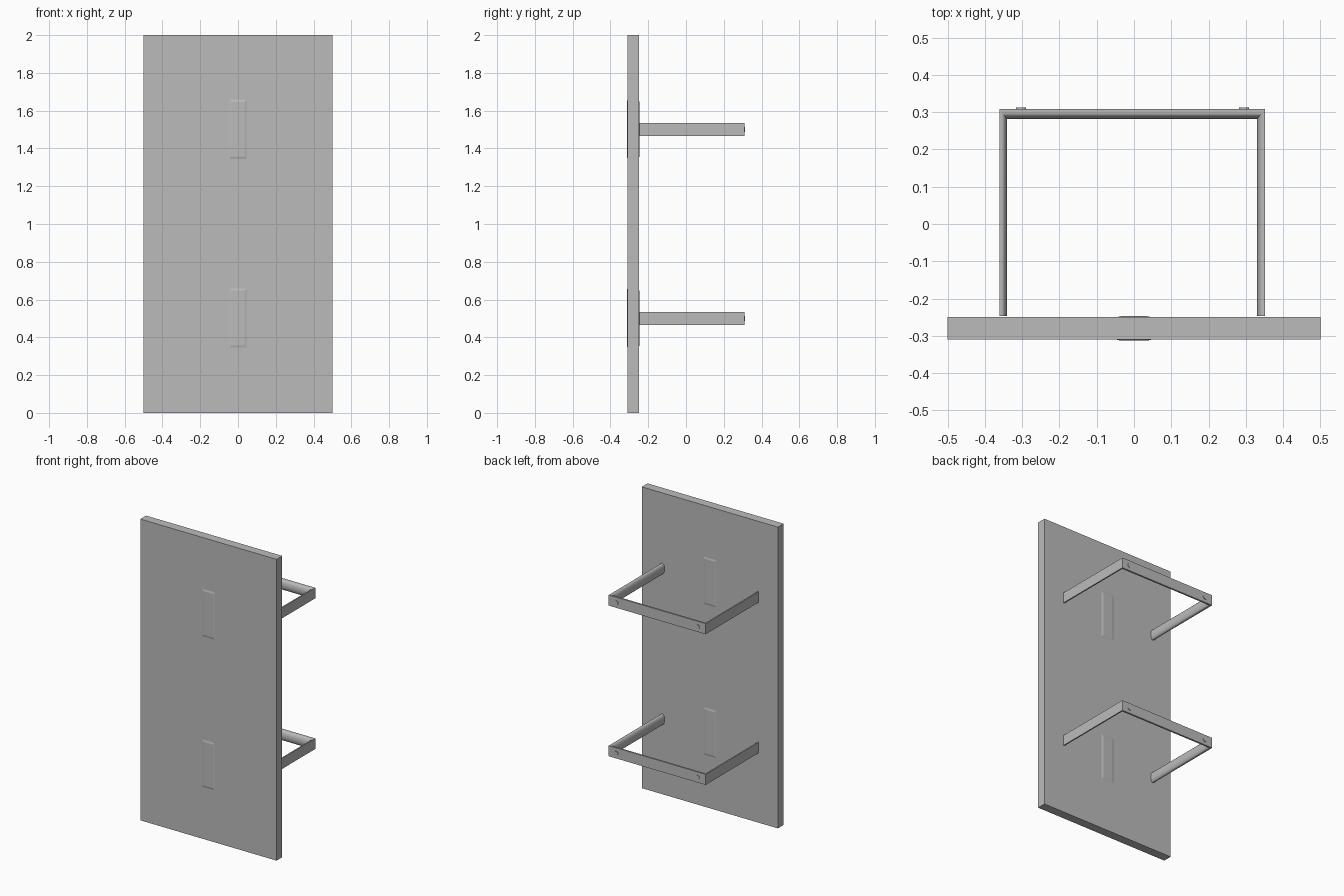
import bpy, bmesh, math
from mathutils import Matrix

cube = bpy.data.objects.get("Cube")
if cube:
    bpy.data.objects.remove(cube, do_unlink=True)

grey = bpy.data.materials.new("plain grey")
grey.use_nodes = True
COLOUR = (0.5, 0.5, 0.5, 1)
grey.diffuse_color = COLOUR
grey.node_tree.nodes["Principled BSDF"].inputs["Base Color"].default_value = COLOUR


def finish(bm, name, smooth=False):
    bmesh.ops.recalc_face_normals(bm, faces=bm.faces)
    mesh = bpy.data.meshes.new(name)
    bm.to_mesh(mesh)
    bm.free()
    mesh.materials.append(grey)
    obj = bpy.data.objects.new(name, mesh)
    bpy.context.collection.objects.link(obj)
    if smooth:
        bpy.ops.object.select_all(action="DESELECT")
        obj.select_set(True)
        bpy.context.view_layer.objects.active = obj
        bpy.ops.object.shade_smooth_by_angle(angle=math.radians(30))
    return obj


def box(name, size, centre):
    bm = bmesh.new()
    bmesh.ops.create_cube(bm, size=1)
    bmesh.ops.scale(bm, vec=size, verts=bm.verts)
    bmesh.ops.translate(bm, vec=centre, verts=bm.verts)
    return finish(bm, name)


def raised_plate(name, z, y, side):
    """Shallow plate with sloping edges on one face of the board."""
    bm = bmesh.new()
    rings = []
    for inset, out in ((0, 0), (0.012, 0.003)):
        w, h = 0.047 - inset, 0.157 - inset
        rings.append([bm.verts.new((sx * w, y + side * out, z + sz * h))
                      for sx, sz in ((-1, -1), (1, -1), (1, 1), (-1, 1))])
    for ring in rings:
        bm.faces.new(ring)
    for i in range(4):
        j = (i + 1) % 4
        bm.faces.new((rings[0][i], rings[0][j], rings[1][j], rings[1][i]))
    return finish(bm, name)


def bracket(name, z):
    """U-shaped bar, flat outside and rounded inside, with mitred corners."""
    half, steps = 0.035, 12
    section = [(0, -half), (0, half)]
    for i in range(steps + 1):
        a = math.pi * (0.5 - i / steps)
        section.append((0.3 + 0.7 * math.cos(a), half * math.sin(a)))
    # corner position, then inward direction scaled by bar thickness
    path = [(-0.361, -0.247, 0.021, 0), (-0.361, 0.309, 0.021, -0.028),
            (0.351, 0.309, -0.021, -0.028), (0.351, -0.247, -0.021, 0)]
    bm = bmesh.new()
    rings = [[bm.verts.new((x + dx * d, y + dy * d, z + h)) for d, h in section]
             for x, y, dx, dy in path]
    n = len(section)
    for a, b in zip(rings, rings[1:]):
        for i in range(n):
            j = (i + 1) % n
            bm.faces.new((a[i], a[j], b[j], b[i]))
    bm.faces.new(rings[0])
    bm.faces.new(rings[-1])
    return finish(bm, name, True)


def bolt_head(name, x, z):
    bm = bmesh.new()
    turn = Matrix.Translation((x, 0.308, z)) @ Matrix.Rotation(math.pi / 2, 4, "X")
    bmesh.ops.create_cone(bm, cap_ends=True, segments=24, radius1=0.014,
                          radius2=0.014, depth=0.01, matrix=turn)
    return finish(bm, name, True)


# Upright board
box("board", (1, 0.06, 2), (0, -0.28, 1))

# Two sets of plates, bracket and bolts
for level, z in (("lower", 0.5), ("upper", 1.5)):
    raised_plate(f"{level}_front_plate", z + 0.002, -0.31, -1)
    raised_plate(f"{level}_back_plate", z + 0.002, -0.25, 1)
    bracket(f"{level}_bracket", z)
    for side, x in (("right", -0.303), ("left", 0.295)):
        bolt_head(f"{level}_{side}_bolt", x, z)
